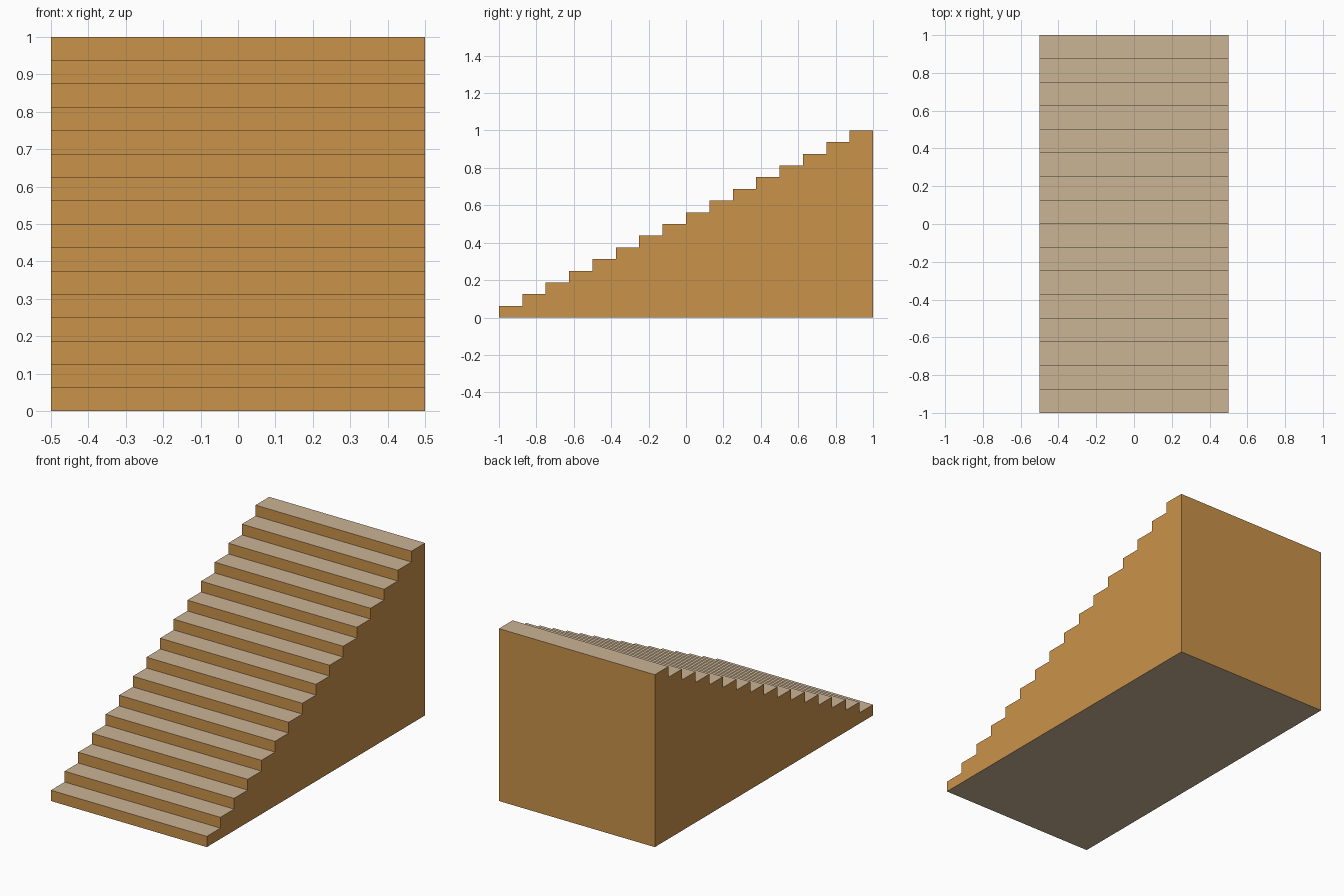
import bpy, bmesh

if "Cube" in bpy.data.objects:
    bpy.data.objects.remove(bpy.data.objects["Cube"])

STEPS = 16
RUN, RISE, HALF_W = 2.0 / STEPS, 1.0 / STEPS, 0.5


def material(name, rgb):
    """Flat colour given as sRGB bytes, stored linear."""
    lin = [(c / 255 / 12.92) if c < 10 else ((c / 255 + 0.055) / 1.055) ** 2.4 for c in rgb]
    m = bpy.data.materials.new(name)
    m.diffuse_color = (*lin, 1.0)
    m.use_nodes = True
    m.node_tree.nodes["Principled BSDF"].inputs["Base Color"].default_value = m.diffuse_color
    return m


# Side profile of the staircase (y, z)
profile = [(1.0, 0.0), (-1.0, 0.0)]
for i in range(STEPS):
    y, z = -1.0 + i * RUN, (i + 1) * RISE
    profile += [(y, z), (y + RUN, z)]

# Extrude the profile across the width
bm = bmesh.new()
side = bm.faces.new([bm.verts.new((-HALF_W, y, z)) for y, z in profile])
ext = bmesh.ops.extrude_face_region(bm, geom=[side], use_keep_orig=True)
moved = [g for g in ext["geom"] if isinstance(g, bmesh.types.BMVert)]
bmesh.ops.translate(bm, verts=moved, vec=(2 * HALF_W, 0, 0))
bmesh.ops.recalc_face_normals(bm, faces=bm.faces[:])

# Treads and underside are pale, risers and walls are golden
bm.normal_update()
for f in bm.faces:
    f.material_index = 1 if abs(f.normal.z) > 0.5 else 0

mesh = bpy.data.meshes.new("staircase")
bm.to_mesh(mesh)
bm.free()
mesh.materials.append(material("golden wood", (202, 147, 74)))
mesh.materials.append(material("pale tan", (202, 179, 149)))
bpy.context.collection.objects.link(bpy.data.objects.new("staircase", mesh))
